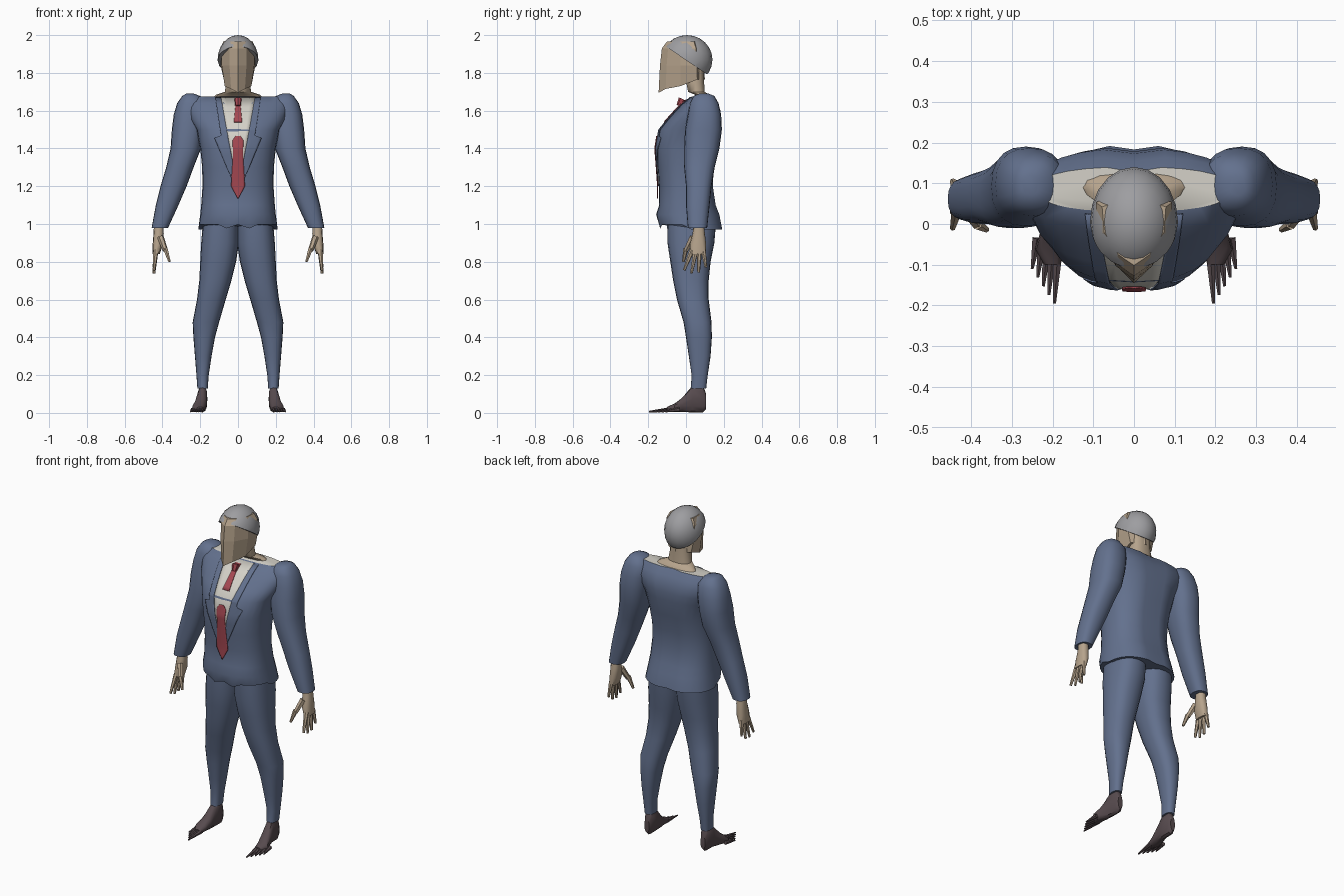
import bpy, bmesh, math
from mathutils import Vector
from mathutils.bvhtree import BVHTree

cube = bpy.data.objects.get("Cube")
if cube:
    bpy.data.objects.remove(cube, do_unlink=True)


def material(name, r, g, b):
    mat = bpy.data.materials.new(name)
    mat.use_nodes = True
    mat.diffuse_color = (r, g, b, 1)
    mat.node_tree.nodes["Principled BSDF"].inputs["Base Color"].default_value = (r, g, b, 1)
    return mat


SUIT = material("slate blue cloth", .125, .165, .27)
SKIN = material("tan skin", .47, .37, .265)
HAIR = material("grey hair", .34, .34, .355)
SHIRT = material("off white shirt", .66, .64, .58)
TIE = material("red tie", .38, .065, .085)
FEET = material("dark brown feet", .095, .07, .077)


def finish(bm, name, mats, smooth=True, mirror=False, thickness=0, fix=True):
    """Turn a bmesh into a named object with its materials and modifiers."""
    if fix:
        bmesh.ops.recalc_face_normals(bm, faces=bm.faces)
    mesh = bpy.data.meshes.new(name)
    bm.to_mesh(mesh)
    bm.free()
    for mat in mats:
        mesh.materials.append(mat)
    obj = bpy.data.objects.new(name, mesh)
    bpy.context.collection.objects.link(obj)
    if smooth:
        bpy.ops.object.select_all(action='DESELECT')
        obj.select_set(True)
        bpy.context.view_layer.objects.active = obj
        bpy.ops.object.shade_smooth_by_angle(angle=math.radians(40))
    if thickness:
        solid = obj.modifiers.new("thickness", 'SOLIDIFY')
        solid.thickness = thickness
    if mirror:
        obj.modifiers.new("mirror", 'MIRROR').use_axis[0] = True
    return obj


def bridge(bm, rings):
    """Skin a list of vertex rings and cap both ends."""
    for low, high in zip(rings, rings[1:]):
        for i in range(len(low)):
            j = (i + 1) % len(low)
            bm.faces.new((low[i], low[j], high[j], high[i]))
    return [bm.faces.new(rings[0]), bm.faces.new(rings[-1])]


def loft(bm, sections, sides=20, along_y=False, power=2.4):
    """Rounded sections, each given as (position, a min, a max, b min, b max)."""
    rings = []
    for t, a0, a1, b0, b1 in sections:
        ring = []
        for i in range(sides):
            ang = math.tau * i / sides
            c, s = math.cos(ang), math.sin(ang)
            a = (a0 + a1) / 2 + (a1 - a0) / 2 * math.copysign(abs(c) ** (2 / power), c)
            b = (b0 + b1) / 2 + (b1 - b0) / 2 * math.copysign(abs(s) ** (2 / power), s)
            ring.append(bm.verts.new((a, t, b) if along_y else (a, b, t)))
        rings.append(ring)
    return bridge(bm, rings)


def digit(bm, start, end, r0, r1):
    """Tapered finger or toe between two points."""
    start, end = Vector(start), Vector(end)
    axis = end - start
    turn = axis.to_track_quat('Z', 'Y').to_matrix().to_4x4()
    turn.translation = (start + end) / 2
    bmesh.ops.create_cone(bm, cap_ends=True, segments=6, radius1=r0, radius2=r1,
                          depth=axis.length, matrix=turn)


# Jacket body: the open neckline shows the shirt
bm = bmesh.new()
body = [(.972, .21, -.14, .195), (1.05, .2, -.158, .18), (1.1, .195, -.142, .16),
        (1.2, .188, -.143, .145), (1.3, .19, -.15, .15), (1.4, .2, -.158, .17),
        (1.5, .22, -.142, .188), (1.55, .25, -.1, .19), (1.6, .265, -.055, .185),
        (1.64, .27, -.015, .165), (1.675, .24, .03, .14)]
caps = loft(bm, [(z, -w, w, f, b) for z, w, f, b in body], sides=28)
caps[1].material_index = 1
for v in bm.verts:
    if abs(v.co.x) < .01 and v.co.y > .1:
        v.co.y -= .012                                   # spine groove
    if v.co.z < 1 and v.co.y < 0:
        v.co.z += .025 - (.02 if .03 < abs(v.co.x) < .1 else 0)   # wavy hem
bm.normal_update()
surface = BVHTree.FromBMesh(bm)
finish(bm, "jacket_body", [SUIT, SHIRT])

# Sleeves with rounded shoulders
bm = bmesh.new()
loft(bm, [(1.69, .235, .275, .07, .12), (1.678, .2, .295, .04, .15),
          (1.64, .17, .322, .02, .172), (1.58, .17, .34, .01, .186),
          (1.5, .18, .35, -.005, .19), (1.4, .195, .357, -.01, .177),
          (1.3, .235, .38, -.01, .152), (1.2, .272, .41, 0, .135),
          (1.1, .315, .435, 0, .125), (.98, .37, .457, .01, .112)])
finish(bm, "sleeves", [SUIT], mirror=True)

# Trouser legs
bm = bmesh.new()
loft(bm, [(1.02, -.005, .185, -.1, .16), (.9, -.005, .195, -.098, .15),
          (.8, .01, .2, -.083, .13), (.7, .035, .205, -.068, .12),
          (.6, .065, .217, -.048, .12), (.48, .1, .24, -.013, .135),
          (.4, .122, .236, 0, .137), (.3, .14, .228, .015, .13),
          (.2, .155, .22, .03, .115), (.13, .16, .215, .025, .107)])
finish(bm, "trouser_legs", [SUIT], mirror=True)

# Bare feet with spread toes
bm = bmesh.new()
loft(bm, [(.107, .172, .203, .02, .1), (.09, .162, .212, .003, .145),
          (.035, .162, .214, .003, .145), (-.02, .165, .23, .004, .08),
          (-.06, .172, .243, .004, .05), (-.1, .18, .22, .005, .032)],
     sides=12, along_y=True)
for k in range(5):
    f = k / 4
    digit(bm, (.188 + .05 * f, -.08 + .045 * f, .018),
          (.195 + .055 * f, -.195 + .085 * f, .007), .013, .004)
finish(bm, "feet", [FEET], mirror=True)

# Hands
bm = bmesh.new()
loft(bm, [(1, .395, .445, .04, .095), (.95, .393, .447, .035, .1),
          (.89, .398, .452, .02, .107), (.84, .415, .453, .02, .105)], sides=12)
for k in range(4):
    f = k / 3
    digit(bm, (.435, .032 + .06 * f, .86),
          (.445, -.01 + .115 * f, .755 - .025 * math.sin(math.pi * f) + .015 * f), .014, .007)
digit(bm, (.41, .035, .93), (.385, 0, .86), .018, .014)
digit(bm, (.385, 0, .87), (.362, -.014, .8), .014, .007)
finish(bm, "hands", [SKIN], mirror=True)

# Neck spreading onto the shoulders
bm = bmesh.new()
loft(bm, [(z, -w, w, f, b) for z, w, f, b in
          ((1.66, .14, .065, .13), (1.685, .115, .045, .122), (1.7, .07, .01, .1),
           (1.75, .062, 0, .097), (1.83, .06, 0, .095))], sides=14)
finish(bm, "neck", [SKIN])

# Faceted face: columns from the nose ridge round to the nape
columns = [(0, -.145, 1.695), (.045, -.108, 1.715), (.086, -.03, 1.73),
           (.092, .06, 1.765), (0, .1, 1.765)]
bm = bmesh.new()
rings = []
for width, pull, level in ((.82, 1, None), (1, .95, 1.84), (1.02, .88, 1.93), (.85, .7, 1.965)):
    half = [(x * width, y * pull, level or z) for x, y, z in columns]
    loop = half + [(-x, y, z) for x, y, z in half[-2:0:-1]]
    rings.append([bm.verts.new(p) for p in loop])
bridge(bm, rings)
finish(bm, "face", [SKIN], smooth=False)

# Hair cap trimmed by a slanted hairline
bm = bmesh.new()
bmesh.ops.create_uvsphere(bm, u_segments=20, v_segments=12, radius=1)
for v in bm.verts:
    v.co = Vector((v.co.x * .108, v.co.y * .135 + .005, v.co.z * .13 + 1.87))
cut = bmesh.ops.bisect_plane(bm, geom=bm.verts[:] + bm.edges[:] + bm.faces[:],
                             plane_co=(0, -.1, 1.935), plane_no=(0, .56, .83), clear_inner=True)
rim = [e for e in cut["geom_cut"] if isinstance(e, bmesh.types.BMEdge)]
bmesh.ops.edgeloop_fill(bm, edges=rim)
finish(bm, "hair", [HAIR])


def plate(name, rows, mat, lift, mirror=False, cols=6, steps=5):
    """Thin cloth piece laid on the jacket front; rows are (z, x min, x max)."""
    bm = bmesh.new()
    lines = []
    for n, (top, low) in enumerate(zip(rows, rows[1:])):
        for s in range(0 if n == 0 else 1, steps + 1):
            z, x0, x1 = (p + (q - p) * s / steps for p, q in zip(top, low))
            line = []
            for c in range(cols + 1):
                x = x0 + (x1 - x0) * c / cols
                hit = surface.ray_cast(Vector((x, -1, z)), Vector((0, 1, 0)))[0]
                line.append(bm.verts.new((x, (hit.y if hit else 0) - lift, z)))
            lines.append(line)
    for top, low in zip(lines, lines[1:]):
        for c in range(cols):
            bm.faces.new((low[c], low[c + 1], top[c + 1], top[c]))
    finish(bm, name, [mat], mirror=mirror, thickness=.004, fix=False)


# Shirt front, tie and lapels
plate("shirt_front", [(1.672, -.095, .095), (1.4, -.042, .042), (1.2, -.005, .005)], SHIRT, .004)
plate("tie_upper", [(1.66, -.018, .018), (1.62, -.014, .014), (1.54, -.022, .022)], TIE, .01)
plate("tie_lower", [(1.465, -.014, .014), (1.44, -.03, .03), (1.38, -.026, .026),
                    (1.2, -.037, .037), (1.135, -.002, .002)], TIE, .01)
plate("lapels", [(1.672, .09, .12), (1.5, .06, .095), (1.47, .054, .09), (1.455, .052, .125),
                 (1.3, .022, .06), (1.2, .004, .015)], SUIT, .008, mirror=True)
bm = bmesh.new()
digit(bm, (0, -.02, 1.662), (0, -.038, 1.625), .02, .013)
finish(bm, "tie_knot", [TIE], smooth=False)
